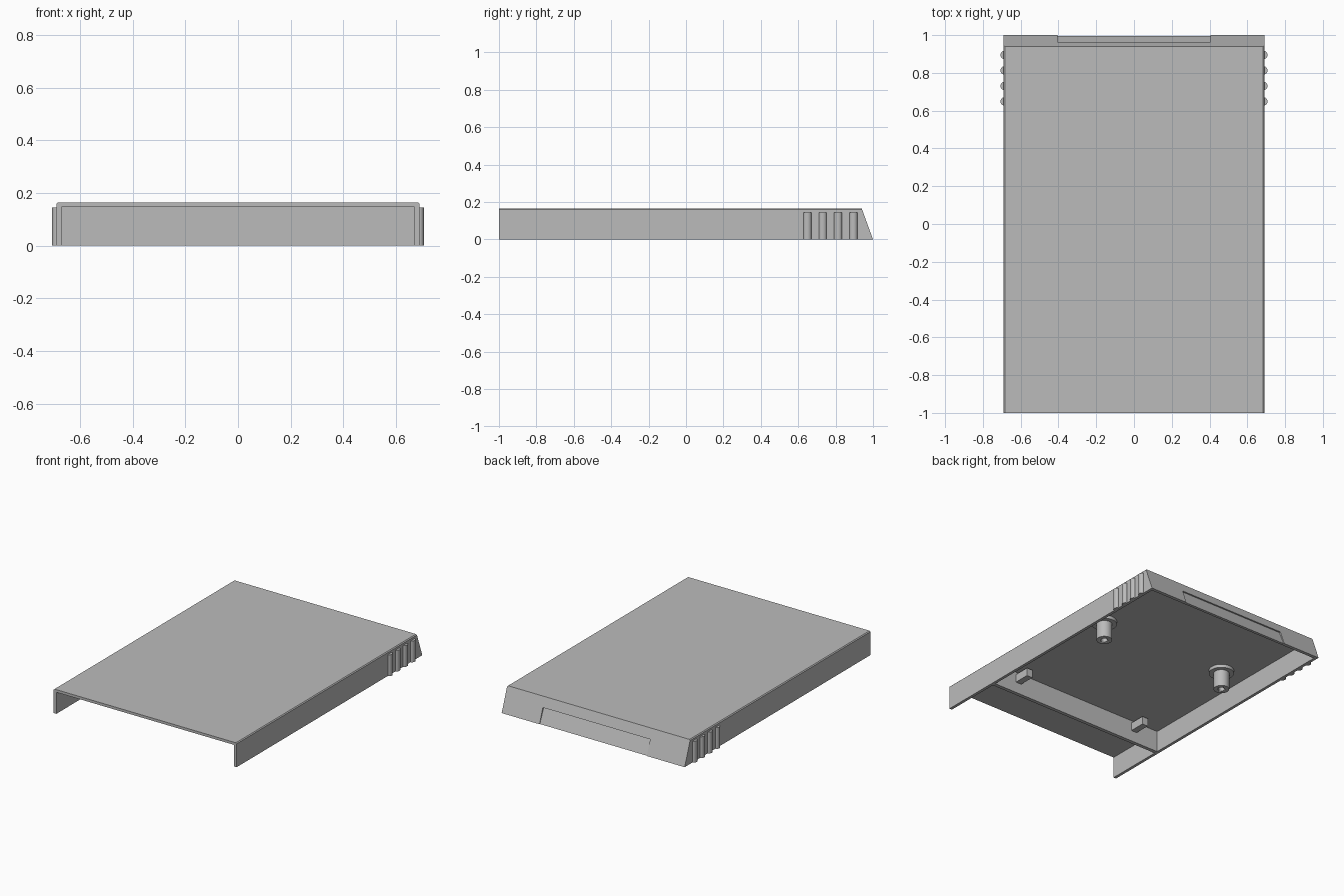
import bpy
import bmesh
from math import pi
from mathutils import Matrix

cube = bpy.data.objects.get("Cube")
if cube:
    bpy.data.objects.remove(cube, do_unlink=True)

GREY = (0.5, 0.5, 0.5, 1)
grey = bpy.data.materials.new("plain_grey")
grey.use_nodes = True
grey.diffuse_color = GREY
grey.node_tree.nodes["Principled BSDF"].inputs["Base Color"].default_value = GREY


def finish(name, bm, smooth=False):
    bmesh.ops.recalc_face_normals(bm, faces=bm.faces)
    mesh = bpy.data.meshes.new(name)
    bm.to_mesh(mesh)
    bm.free()
    mesh.materials.append(grey)
    obj = bpy.data.objects.new(name, mesh)
    bpy.context.collection.objects.link(obj)
    if smooth:
        select(obj)
        bpy.ops.object.shade_smooth_by_angle(angle=pi / 6)
    return obj


def select(obj):
    bpy.ops.object.select_all(action="DESELECT")
    obj.select_set(True)
    bpy.context.view_layer.objects.active = obj


def prism(name, profile, half_width, chamfer=0):
    """Side profile (y, z) extruded across x, optionally chamfered along the top sides."""
    bm = bmesh.new()
    face = bm.faces.new([bm.verts.new((-half_width, y, z)) for y, z in profile])
    new = bmesh.ops.extrude_face_region(bm, geom=[face])["geom"]
    verts = [v for v in new if isinstance(v, bmesh.types.BMVert)]
    bmesh.ops.translate(bm, verts=verts, vec=(2 * half_width, 0, 0))
    if chamfer:
        top = max(z for y, z in profile)
        edges = [e for e in bm.edges
                 if all(v.co.z > top - 0.001 for v in e.verts)
                 and abs(e.verts[0].co.x - e.verts[1].co.x) < 0.001]
        bmesh.ops.bevel(bm, geom=edges, offset=chamfer, segments=1, affect="EDGES")
    return finish(name, bm)


def box(name, x, y, z):
    """Box from (min, max) ranges."""
    bm = bmesh.new()
    size = [b - a for a, b in (x, y, z)]
    mid = [(a + b) / 2 for a, b in (x, y, z)]
    bmesh.ops.create_cube(bm, size=1, matrix=Matrix.Translation(mid) @ Matrix.Diagonal((*size, 1)))
    return finish(name, bm)


def cylinder(name, x, y, z, radius, squash=1):
    bm = bmesh.new()
    place = Matrix.Translation((x, y, sum(z) / 2)) @ Matrix.Diagonal((squash, 1, 1, 1))
    bmesh.ops.create_cone(bm, cap_ends=True, segments=32, radius1=radius, radius2=radius,
                          depth=z[1] - z[0], matrix=place)
    return finish(name, bm, smooth=True)


def cut(obj, cutter):
    mod = obj.modifiers.new("cut", "BOOLEAN")
    mod.operation = "DIFFERENCE"
    mod.solver = "EXACT"
    mod.object = cutter
    select(obj)
    bpy.ops.object.modifier_apply(modifier=mod.name)
    bpy.data.objects.remove(cutter, do_unlink=True)


# Cover shell, open below and at the front, with a sloping back
TOP, CEILING, WALL = 0.165, 0.147, 0.67
shell = prism("cover_shell", [(-1, 0), (1, 0), (0.94, TOP), (-1, TOP)], 0.69, chamfer=0.006)
cut(shell, prism("inner_cutter",
                 [(-1.1, -0.05), (0.995, -0.05), (0.923, CEILING), (-1.1, CEILING)], WALL))

# Shallow grip recess in the sloping back
cut(shell, prism("recess_cutter",
                 [(0.996, -0.02), (0.996, 0), (0.953, 0.1), (1.05, 0.1), (1.05, -0.02)], 0.405))

# Cross wall under the cover
box("cross_wall", (-WALL, WALL), (-0.595, -0.57), (0, CEILING))

for side, sx in (("left", 1), ("right", -1)):
    # Upright grip ribs
    for i in range(4):
        cylinder(f"{side}_grip_rib_{i + 1}", sx * 0.69, 0.649 + i * 0.082, (0, 0.145), 0.021, 0.8)

    # Catch on the cross wall
    x = sx * 0.478
    box(f"{side}_catch", (x - 0.022, x + 0.022), (-0.57, -0.46), (0.075, 0.13))

    # Screw post with flange and hole
    x, y = sx * 0.485, 0.285
    cylinder(f"{side}_post_flange", x, y, (0.125, CEILING), 0.08)
    post = cylinder(f"{side}_screw_post", x, y, (0.01, CEILING), 0.05)
    cut(post, cylinder("hole_cutter", x, y, (-0.05, 0.11), 0.022))
